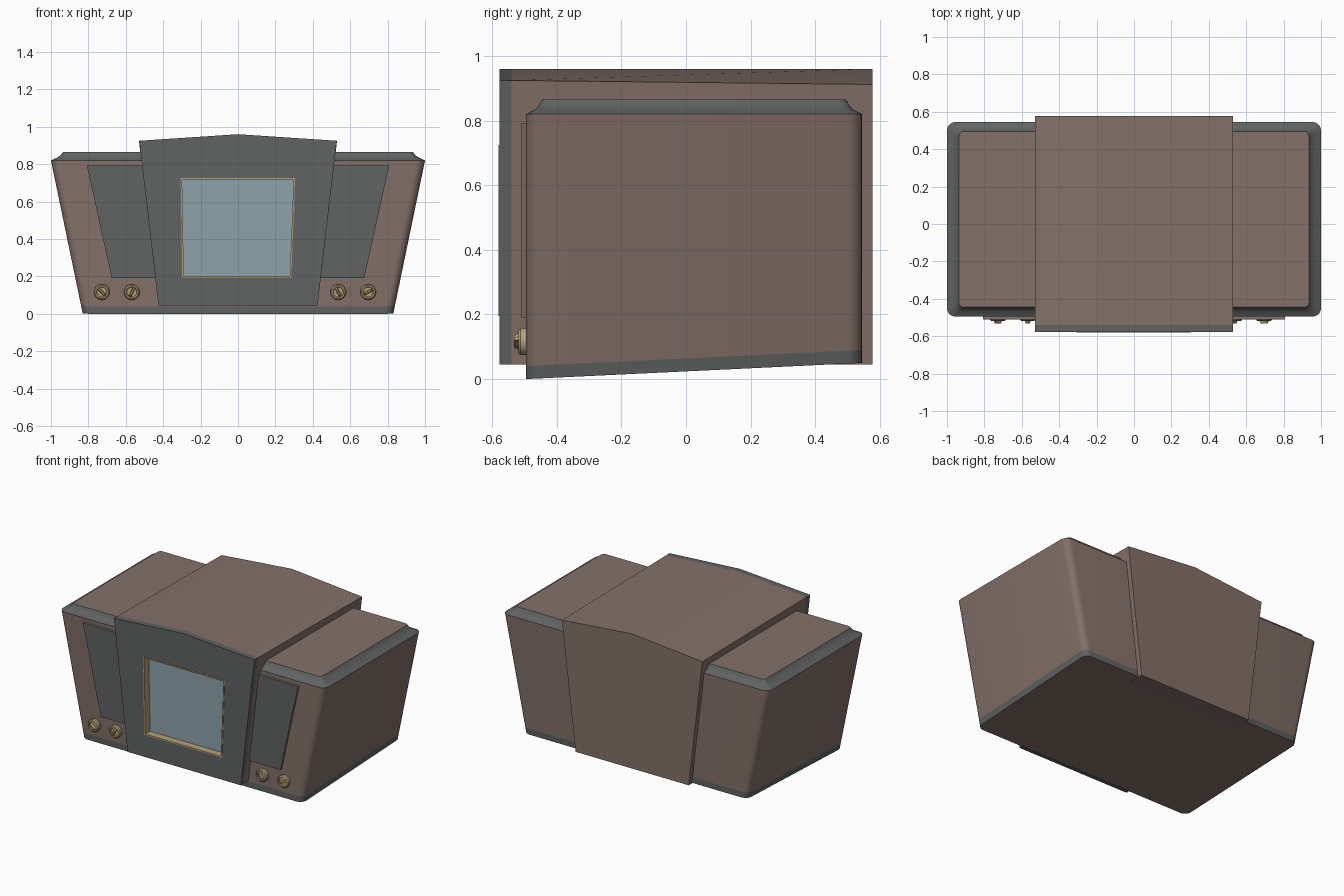
import bpy, bmesh
from math import sin, cos, pi, radians
from mathutils import Matrix

if "Cube" in bpy.data.objects:
    bpy.data.objects.remove(bpy.data.objects["Cube"])


def mat(name, rgb):
    m = bpy.data.materials.new(name)
    m.diffuse_color = (*rgb, 1)
    m.use_nodes = True
    m.node_tree.nodes["Principled BSDF"].inputs["Base Color"].default_value = m.diffuse_color
    return m


BROWN = mat("brown_casing", (0.23, 0.165, 0.143))
GREY = mat("dark_grey", (0.115, 0.125, 0.12))
GOLD = mat("gold_trim", (0.46, 0.35, 0.19))
GLASS = mat("screen_glass", (0.27, 0.37, 0.41))


def finish(bm, name, mats):
    bmesh.ops.recalc_face_normals(bm, faces=bm.faces)
    me = bpy.data.meshes.new(name)
    bm.to_mesh(me)
    bm.free()
    ob = bpy.data.objects.new(name, me)
    bpy.context.collection.objects.link(ob)
    for m in mats:
        me.materials.append(m)
    bpy.context.view_layer.objects.active = ob
    ob.select_set(True)
    bpy.ops.object.shade_smooth_by_angle(angle=radians(30))
    ob.select_set(False)
    return ob


def ring(bm, pts):
    return [bm.verts.new(p) for p in pts]


def bridge(bm, a, b, mi=0):
    n = len(a)
    for i in range(n):
        bm.faces.new((a[i], a[(i + 1) % n], b[(i + 1) % n], b[i])).material_index = mi


def cap(bm, r, mi=0):
    bm.faces.new(r).material_index = mi


def prism(bm, outline, y0, y1, front_mi=0):
    """Extrude an x-z outline along y, with its own front colour."""
    a = ring(bm, [(x, y0, z) for x, z in outline])
    b = ring(bm, [(x, y1, z) for x, z in outline])
    bridge(bm, a, b)
    cap(bm, a, front_mi)
    cap(bm, b)


# Cabinet: rounded rectangle rings, tapered sides, sloping base, stepped rim
def cabinet_ring(bm, zf, slope, ix=0, iy=0, r=0.045):
    pts = []
    y0, y1 = -0.495 + iy, 0.545 - iy
    for q, (sx, yc) in enumerate(((1, y1 - r), (-1, y1 - r), (-1, y0 + r), (1, y0 + r))):
        for k in range(6):
            a = (q + k / 5) * pi / 2
            y = yc + r * sin(a)
            z = zf + slope * (y + 0.495)
            half = 0.83 + 0.17 * min(z, 0.82) / 0.82 - ix
            pts.append((sx * (half - r) + r * cos(a), y, z))
    return ring(bm, pts)


bm = bmesh.new()
levels = [cabinet_ring(bm, *a) for a in (
    (0, 0.048), (0.04, 0.048), (0.82, 0),
    (0.836, 0, 0.035, 0.03, 0.035), (0.848, 0, 0.052, 0.04, 0.03),
    (0.866, 0, 0.065, 0.05, 0.025))]
for i, colour in enumerate((1, 0, 1, 1, 1)):
    bridge(bm, levels[i], levels[i + 1], colour)
cap(bm, levels[0])
cap(bm, levels[-1])
finish(bm, "cabinet", [BROWN, GREY])

# Centre housing: gabled tapering block with a screen opening in the front
def housing_ring(bm, y):
    ez = 0.925 - 0.013 * (y + 0.58) / 1.158
    return ring(bm, [(-0.425, y, 0.045), (0.425, y, 0.045),
                     (0.528, y, ez), (0, y, 0.96), (-0.528, y, ez)])


HOLE = [(-0.298, 0.195), (0.285, 0.195), (0.305, 0.725), (-0.307, 0.725)]
bm = bmesh.new()
f, m, b = [housing_ring(bm, y) for y in (-0.578, -0.54, 0.578)]
bridge(bm, f, m, 1)
bridge(bm, m, b)
cap(bm, b)
h = ring(bm, [(x, -0.578, z) for x, z in HOLE])
h2 = ring(bm, [(x, -0.52, z) for x, z in HOLE])
for face in ((f[0], f[1], h[1], h[0]), (f[1], f[2], h[2], h[1]),
             (f[2], f[3], f[4], h[3], h[2]), (f[4], f[0], h[0], h[3])):
    cap(bm, face, 1)
bridge(bm, h, h2, 1)
cap(bm, h2, 1)
finish(bm, "centre_housing", [BROWN, GREY])

# Screen bezel and glass
def shrink(d):
    return [(x + (d if x < 0 else -d), z + (d if z < 0.4 else -d)) for x, z in HOLE]


bm = bmesh.new()
inner = shrink(0.008)
loops = [ring(bm, [(x, y, z) for x, z in o]) for o, y in
         ((HOLE, -0.522), (HOLE, -0.581), (inner, -0.581), (inner, -0.522))]
for i in range(4):
    bridge(bm, loops[i], loops[(i + 1) % 4])
finish(bm, "screen_bezel", [GOLD])

bm = bmesh.new()
prism(bm, inner, -0.53, -0.521)
finish(bm, "screen_glass", [GLASS])

# Side speaker panels
for s, side in ((-1, "left"), (1, "right")):
    bm = bmesh.new()
    prism(bm, [(s * x, z) for x, z in
               ((0.40, 0.19), (0.675, 0.19), (0.808, 0.793), (0.40, 0.793))],
          -0.51, -0.49, 1)
    finish(bm, side + "_speaker_panel", [BROWN, GREY])

# Knobs: stepped discs with a grip bar, each turned differently
for i, (x, turn) in enumerate(((-0.728, -45), (-0.568, 65), (0.536, -62), (0.696, 28))):
    bm = bmesh.new()
    prof = [(0.042, -0.49), (0.042, -0.512), (0.036, -0.519), (0.029, -0.519), (0.026, -0.513)]
    rs = [ring(bm, [(r * cos(2 * pi * k / 24), y, r * sin(2 * pi * k / 24))
                    for k in range(24)]) for r, y in prof]
    for p, q in zip(rs, rs[1:]):
        bridge(bm, p, q)
    cap(bm, rs[0])
    cap(bm, rs[-1])
    lo = ring(bm, [(-0.027, -0.512, -0.008), (0.027, -0.512, -0.008),
                   (0.027, -0.512, 0.008), (-0.027, -0.512, 0.008)])
    hi = ring(bm, [(-0.018, -0.533, -0.004), (0.018, -0.533, -0.004),
                   (0.018, -0.533, 0.004), (-0.018, -0.533, 0.004)])
    bridge(bm, lo, hi)
    cap(bm, lo)
    cap(bm, hi)
    bm.transform(Matrix.Translation((x, 0, 0.116)) @ Matrix.Rotation(radians(-turn), 4, 'Y'))
    finish(bm, "knob_%d" % (i + 1), [GOLD])
